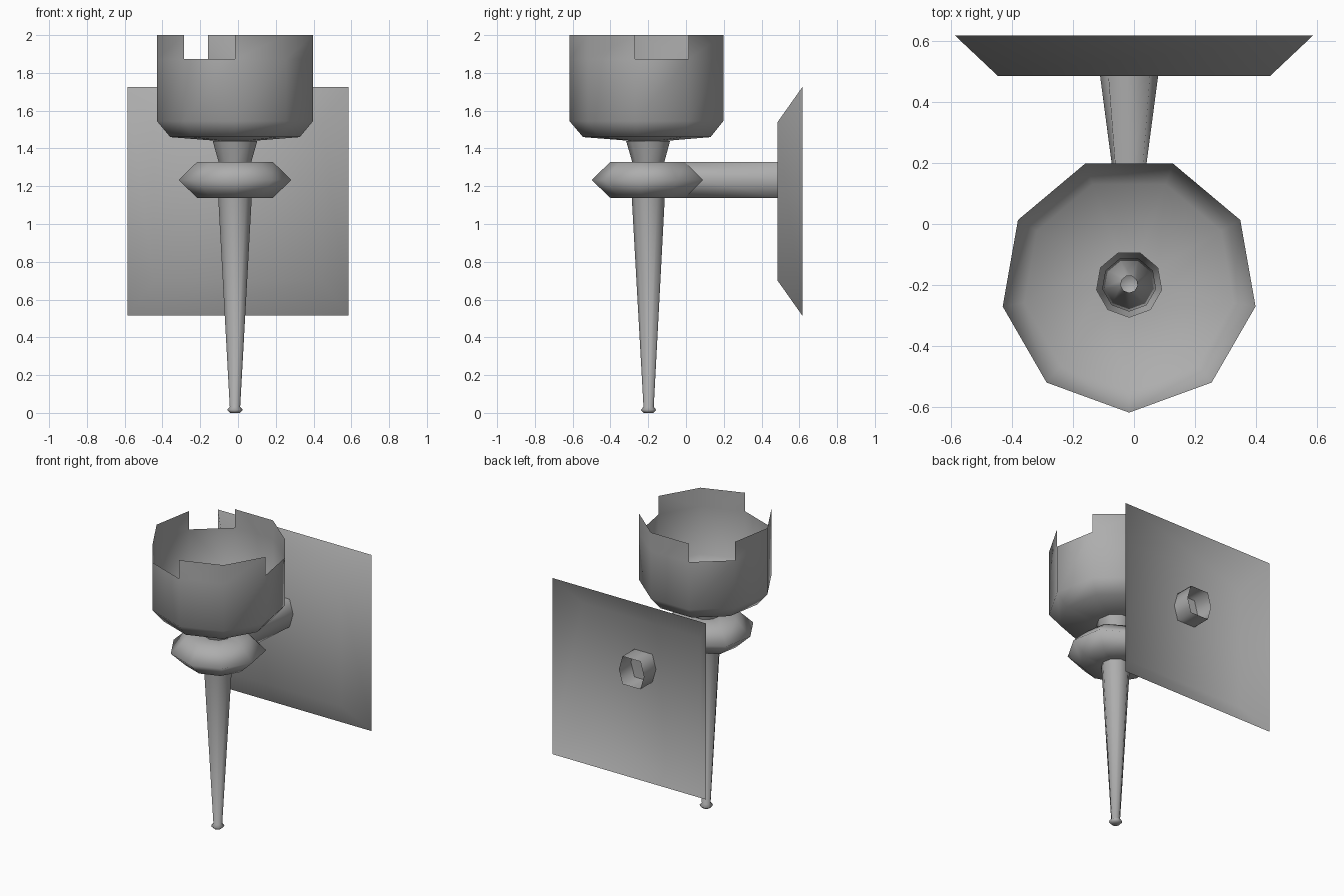
import bpy, math

if "Cube" in bpy.data.objects:
    bpy.data.objects.remove(bpy.data.objects["Cube"])

CX, CY, SIDES = -0.016, -0.197, 9

grey = bpy.data.materials.new("dark_grey")
grey.diffuse_color = (0.42, 0.42, 0.42, 1)
grey.use_nodes = True
grey.node_tree.nodes["Principled BSDF"].inputs["Base Color"].default_value = grey.diffuse_color


def make(name, verts, faces, angle):
    mesh = bpy.data.meshes.new(name)
    mesh.from_pydata(verts, [], faces)
    mesh.shade_smooth()
    mesh.set_sharp_from_angle(angle=math.radians(angle))
    mesh.materials.append(grey)
    obj = bpy.data.objects.new(name, mesh)
    bpy.context.collection.objects.link(obj)
    return obj


def bridge(rings, n, skip=()):
    """Quads between consecutive rings of n points; skip holds (ring, side)."""
    return [(i * n + k, i * n + (k + 1) % n, (i + 1) * n + (k + 1) % n, (i + 1) * n + k)
            for i in range(rings - 1) for k in range(n) if (i, k) not in skip]


def lathe_verts(profile):
    angles = [math.radians(-90 + 360 * k / SIDES) for k in range(SIDES)]
    return [(CX + r * math.cos(a), CY + r * math.sin(a), z) for r, z in profile for a in angles]


# tapered stem with a small bead at its tip
stem = [(0.026, 0), (0.042, 0.016), (0.028, 0.032), (0.09, 1.138)]
make("stem", lathe_verts(stem), bridge(4, SIDES) + [tuple(reversed(range(SIDES)))], 120)

# open cup with neck; three wall segments are notched at the rim
cup = [(0.088, 1.329), (0.12, 1.44), (0.108, 1.441), (0.348, 1.46),
       (0.42, 1.545), (0.42, 1.873), (0.42, 2.0)]
make("cup", lathe_verts(cup), bridge(7, SIDES, {(5, 2), (5, 5), (5, 8)}), 60)


# six-sided cross-section of the arm
def section(y, edge, mid):
    return [(CX + mid, y, 1.233), (CX + edge, y, 1.138), (CX - edge, y, 1.138),
            (CX - mid, y, 1.233), (CX - edge, y, 1.329), (CX + edge, y, 1.329)]


# faceted collar whose back face is pinched and drawn out into a hollow arm
collar = [(0.09, 1.138), (0.203, 1.138), (0.303, 1.233), (0.203, 1.329), (0.088, 1.329)]
verts = lathe_verts(collar)
faces = bridge(5, SIDES, {(1, 4), (2, 4)})
for ring, half in ((1, 0.03), (2, 0.042), (3, 0.03)):
    for k, side in ((4, 1), (5, -1)):
        i = ring * SIDES + k
        verts[i] = (CX + side * half, verts[i][1], verts[i][2])
base = len(verts)
verts += section(0.485, 0.068, 0.095) + section(0.615, 0.068, 0.095)
loops = [[r * SIDES + k for r, k in ((2, 4), (1, 4), (1, 5), (2, 5), (3, 5), (3, 4))],
         list(range(base, base + 6)), list(range(base + 6, base + 12))]
for a, b in zip(loops, loops[1:]):
    faces += [(a[k], b[k], b[(k + 1) % 6], a[(k + 1) % 6]) for k in range(6)]
make("collar_and_arm", verts, faces, 120)


# wall plate: shallow tray, bevelled at the front and open at the back
def rect(x, y, z0, z1):
    return [(-x, y, z0), (x, y, z0), (x, y, z1), (-x, y, z1)]


plate = rect(0.585, 0.616, 0.515, 1.725) + rect(0.446, 0.485, 0.70, 1.54)
make("wall_plate", plate, bridge(2, 4) + [(4, 5, 6, 7)], 70)
